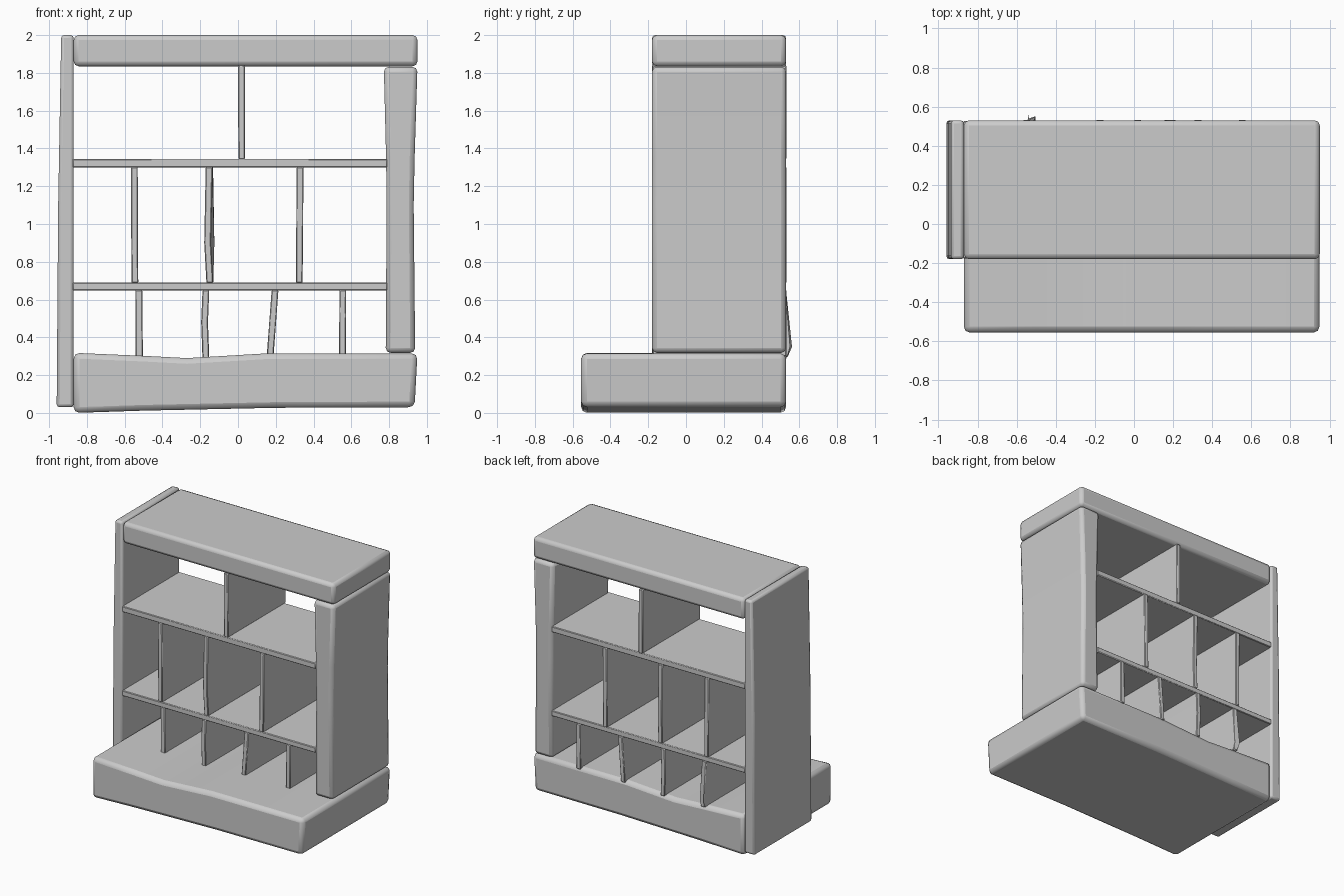
import bpy, bmesh, math

if "Cube" in bpy.data.objects:
    bpy.data.objects.remove(bpy.data.objects["Cube"])


def slab(name, front, y0, y1, bevel, back=None, segments=2):
    """Extrude an (x, z) outline from y0 to y1; `back` may be a warped outline."""
    back = back or front
    bm = bmesh.new()
    a = [bm.verts.new((x, y0, z)) for x, z in front]
    b = [bm.verts.new((x, y1, z)) for x, z in back]
    n = len(a)
    bm.faces.new(a)
    bm.faces.new(b[::-1])
    for i in range(n):
        bm.faces.new((a[i], b[i], b[(i + 1) % n], a[(i + 1) % n]))
    bmesh.ops.recalc_face_normals(bm, faces=bm.faces)
    mesh = bpy.data.meshes.new(name)
    bm.to_mesh(mesh)
    bm.free()
    ob = bpy.data.objects.new(name, mesh)
    bpy.context.collection.objects.link(ob)
    m = ob.modifiers.new("worn_edges", 'BEVEL')
    m.width = bevel
    m.segments = segments
    m.limit_method = 'ANGLE'
    m.angle_limit = math.radians(35)
    bpy.ops.object.select_all(action='DESELECT')
    ob.select_set(True)
    bpy.context.view_layer.objects.active = ob
    bpy.ops.object.shade_smooth_by_angle(angle=math.radians(40))
    return ob


def strip(centres, t):
    """Upright outline of thickness t following (x, z) centre points, bottom to top."""
    return [(x - t / 2, z) for x, z in centres] + [(x + t / 2, z) for x, z in reversed(centres)]


Y0, Y1 = -0.18, 0.53

# Base with a sagging top and a crooked underside
slab("base", [(-0.87, 0.0), (-0.5, 0.012), (0.2, 0.027), (0.935, 0.03), (0.95, 0.315),
              (0.15, 0.315), (-0.05, 0.303), (-0.27, 0.29), (-0.5, 0.302), (-0.87, 0.318)],
     -0.555, Y1, 0.03)

# Outer case
slab("left_side", [(-0.87, 0.03), (-0.87, 2.0), (-0.936, 2.0), (-0.952, 1.1), (-0.96, 0.03)],
     Y0, Y1, 0.016)
slab("right_side", [(0.782, 0.318), (0.938, 0.318), (0.93, 1.1), (0.935, 1.35), (0.95, 1.832),
                    (0.772, 1.832), (0.784, 1.35), (0.787, 1.1)], Y0, Y1, 0.026)
slab("top_board", [(-0.87, 1.835), (0.95, 1.835), (0.95, 2.0), (-0.87, 2.0)], Y0, Y1, 0.026)

# Shelves
for name, z0, z1 in (("lower_shelf", 0.648, 0.69), ("upper_shelf", 1.3, 1.345)):
    slab(name, [(-0.875, z0), (0.79, z0), (0.79, z1), (-0.875, z1)], Y0 + 0.004, Y1 - 0.004, 0.005, segments=1)

# Dividers: centre lines from bottom to top
dividers = {
    "top_divider": [(0.02, 1.343), (0.018, 1.84)],
    "middle_divider_left": [(-0.546, 0.688), (-0.549, 1.302)],
    "middle_divider_right": [(0.324, 0.688), (0.329, 1.302)],
    "lower_divider_b": [(-0.17, 0.285), (-0.177, 0.48), (-0.17, 0.65)],
    "lower_divider_c": [(0.17, 0.3), (0.196, 0.65)],
    "lower_divider_d": [(0.553, 0.3), (0.555, 0.65)],
}
for name, line in dividers.items():
    slab(name, strip(line, 0.036), Y0 + 0.002, Y1 + 0.003, 0.005, segments=1)

# Warped middle divider
slab("middle_divider_centre", strip([(-0.149, 0.688), (-0.161, 0.9), (-0.153, 1.302)], 0.036),
     Y0 + 0.002, Y1, 0.005,
     strip([(-0.149, 0.688), (-0.143, 0.9), (-0.14, 1.15), (-0.15, 1.302)][:2] + [(-0.15, 1.302)], 0.036),
     segments=1)

# Lower left divider, its foot kicked out at the back
kicked = slab("lower_divider_a", strip([(-0.523, 0.295), (-0.523, 0.35), (-0.525, 0.65)], 0.038),
              Y0 + 0.002, Y1, 0.005, segments=1)
for v in kicked.data.vertices:
    if v.co.y > 0 and v.co.z < 0.5:
        v.co.y += 0.026 if v.co.z > 0.32 else 0.008
